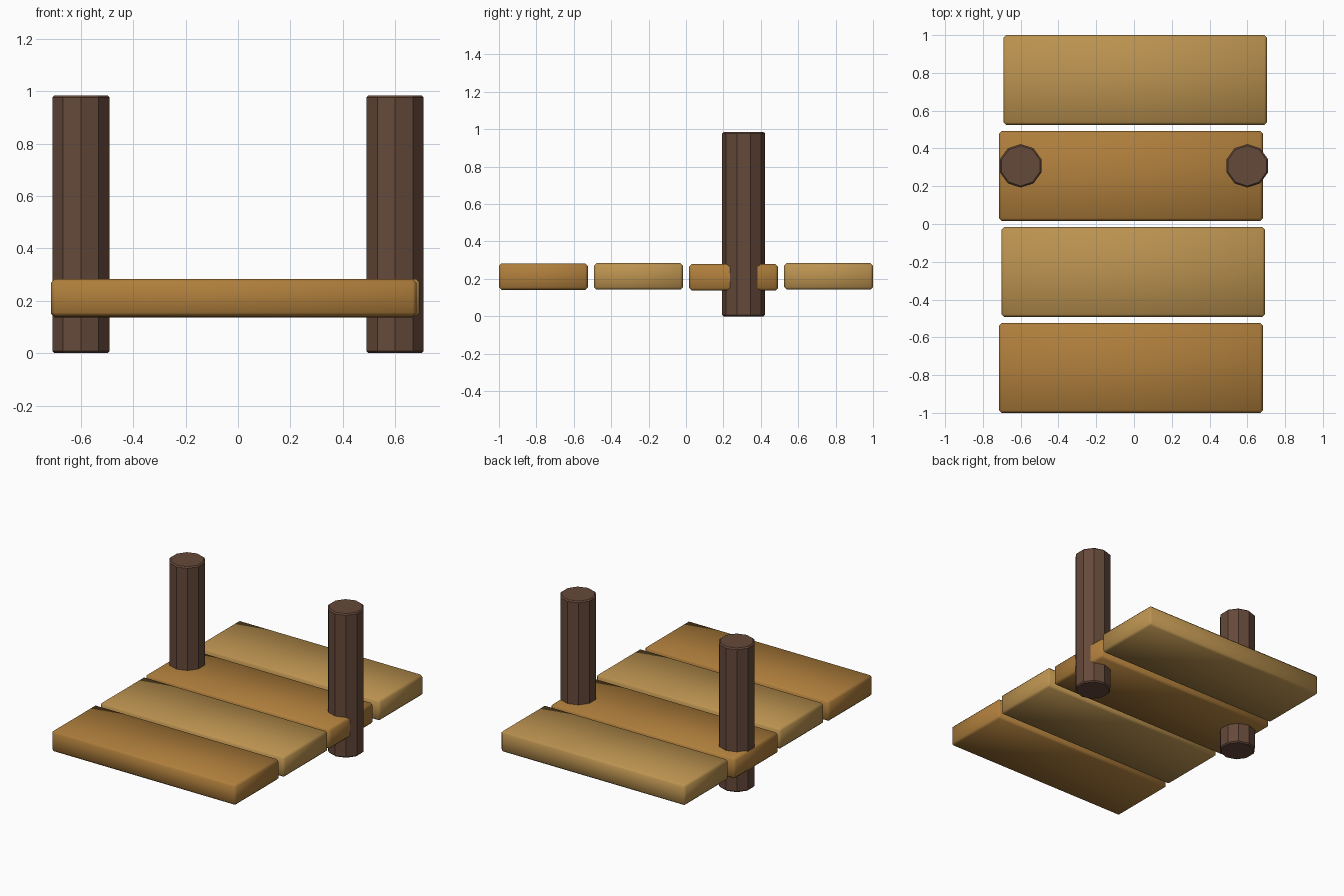
import bpy, bmesh, math
from mathutils import Matrix

if "Cube" in bpy.data.objects:
    bpy.data.objects.remove(bpy.data.objects["Cube"])


def material(name, rgb):
    m = bpy.data.materials.new(name)
    m.diffuse_color = (*rgb, 1)
    m.use_nodes = True
    m.node_tree.nodes["Principled BSDF"].inputs["Base Color"].default_value = m.diffuse_color
    return m


light_wood = material("light_wood", (0.50, 0.29, 0.08))
warm_wood = material("warm_wood", (0.43, 0.21, 0.045))
dark_wood = material("dark_wood", (0.13, 0.066, 0.042))


def finish(bm, name, loc, mat, smooth):
    me = bpy.data.meshes.new(name)
    for f in bm.faces:
        f.smooth = smooth
    bm.to_mesh(me)
    bm.free()
    me.materials.append(mat)
    ob = bpy.data.objects.new(name, me)
    ob.location = loc
    bpy.context.collection.objects.link(ob)
    return ob


def plank(name, loc, mat):
    # softly shaded board with chamfered edges
    bm = bmesh.new()
    bmesh.ops.create_cube(bm, size=1, matrix=Matrix.Diagonal((1.396, 0.475, 0.142, 1)))
    bmesh.ops.bevel(bm, geom=bm.edges[:], offset=0.014, segments=1, affect='EDGES')
    finish(bm, name, loc, mat, True)


def post(name, loc, mat, height=0.985, radius=0.115):
    # ten-sided pole, corner facing front, chamfered rims
    bm = bmesh.new()
    bmesh.ops.create_cone(bm, cap_ends=True, segments=10, radius1=radius, radius2=radius,
                          depth=height, matrix=Matrix.Rotation(math.pi / 2, 4, 'Z'))
    top = max(v.co.y for v in bm.verts)
    if top < radius * 0.99:
        bmesh.ops.rotate(bm, verts=bm.verts[:], matrix=Matrix.Rotation(math.pi / 10, 3, 'Z'))
    rims = [e for e in bm.edges if abs(e.verts[0].co.z - e.verts[1].co.z) < 1e-5]
    bmesh.ops.bevel(bm, geom=rims, offset=0.008, segments=1, affect='EDGES')
    finish(bm, name, (loc[0], loc[1], height / 2), mat, False)


# deck planks, front to back, slightly staggered
for i, (x, z) in enumerate([(-0.016, 0.212), (-0.004, 0.213), (-0.016, 0.208), (0.006, 0.213)]):
    plank(f"deck_plank_{i + 1}", (x, -0.7625 + i * 0.5083, z), light_wood if i % 2 else warm_wood)

# mooring posts through the third plank
for side, x in (("left", -0.6), ("right", 0.6)):
    post(f"{side}_post", (x, 0.308), dark_wood)
